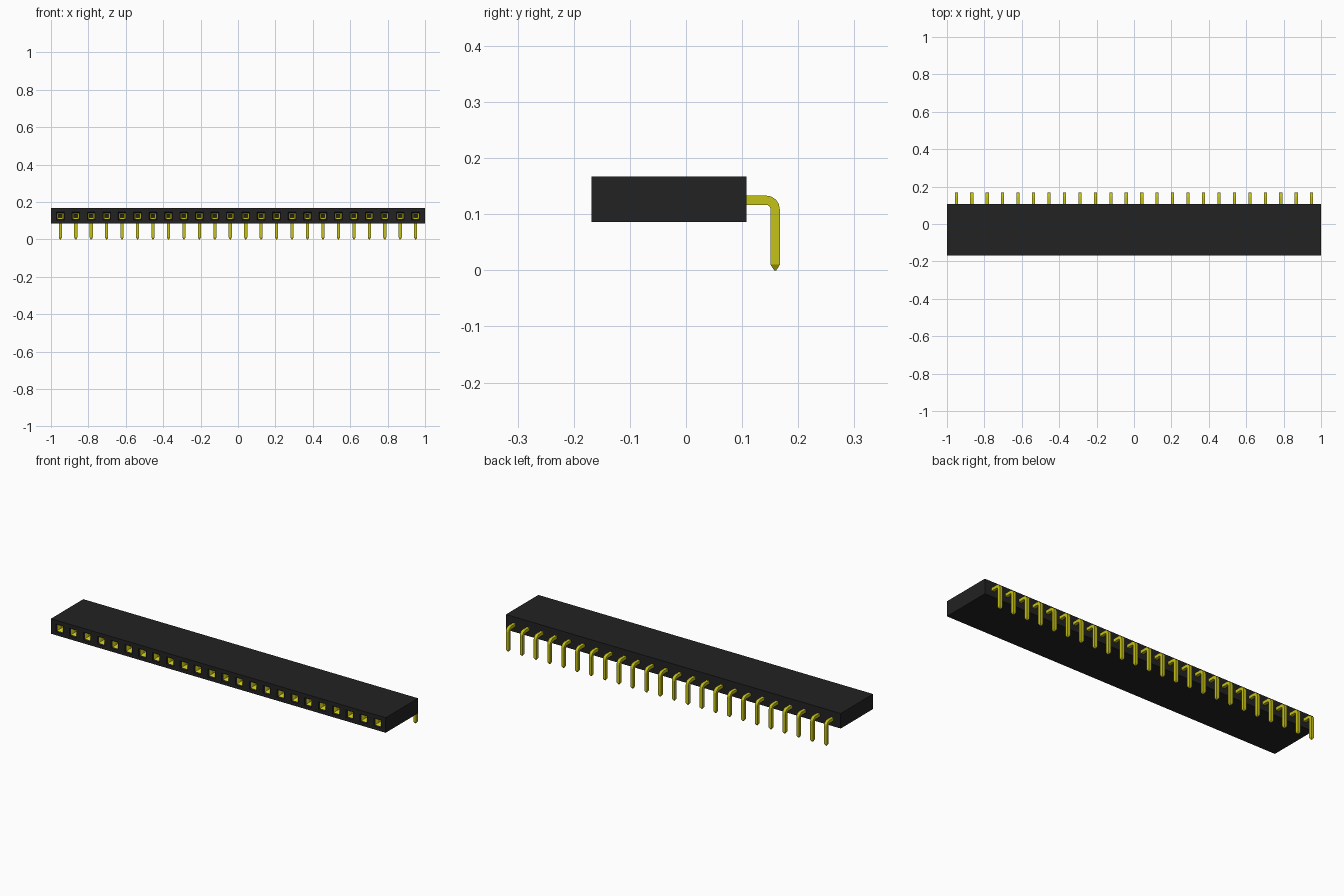
import bpy, bmesh
from mathutils import Vector

old = bpy.data.objects.get("Cube")
if old:
    bpy.data.objects.remove(old, do_unlink=True)

COUNT, PITCH = 24, 0.0826
Y0, Y1, Z0, Z1 = -0.168, 0.108, 0.086, 0.167   # housing extents
ZC = 0.125                                     # pin and socket height
R = 0.0083                                     # half pin thickness
XS = [(i - (COUNT - 1) / 2) * PITCH for i in range(COUNT)]


def material(name, rgb):
    m = bpy.data.materials.new(name)
    m.use_nodes = True
    m.diffuse_color = (*rgb, 1)
    m.node_tree.nodes["Principled BSDF"].inputs["Base Color"].default_value = (*rgb, 1)
    return m


black = material("black plastic", (0.016, 0.016, 0.016))
gold = material("gold metal", (0.56, 0.54, 0.008))


def finish(name, bm, mats):
    bmesh.ops.recalc_face_normals(bm, faces=bm.faces)
    mesh = bpy.data.meshes.new(name)
    bm.to_mesh(mesh)
    bm.free()
    for m in mats:
        mesh.materials.append(m)
    ob = bpy.data.objects.new(name, mesh)
    bpy.context.collection.objects.link(ob)
    return ob


def loft(bm, rings, mat=0, caps=(True, True)):
    """Skin a list of four-point rings."""
    vs = [[bm.verts.new(p) for p in ring] for ring in rings]
    faces = [bm.faces.new((a[k], a[(k + 1) % 4], b[(k + 1) % 4], b[k]))
             for a, b in zip(vs, vs[1:]) for k in range(4)]
    faces += [bm.faces.new(v) for v, on in zip((vs[0], vs[-1]), caps) if on]
    for f in faces:
        f.material_index = mat


def square(x, y, h):
    return [(x + a * h, y, ZC + b * h) for a, b in ((-1, -1), (1, -1), (1, 1), (-1, 1))]


# Housing: front face is a strip of cells, each with a square socket sunk into it
bm = bmesh.new()
edges = [-1] + [x + PITCH / 2 for x in XS[:-1]] + [1]
for x, xa, xb in zip(XS, edges, edges[1:]):
    cell = [(xa, Y0, Z0), (xb, Y0, Z0), (xb, Y0, Z1), (xa, Y0, Z1)]
    loft(bm, [cell, square(x, Y0, 0.021), square(x, Y0 + 0.008, 0.017)], caps=(False, False))
    back = [(px, Y1, pz) for px, _, pz in cell]
    loft(bm, [cell, back], caps=(False, True))
bmesh.ops.remove_doubles(bm, verts=bm.verts, dist=1e-5)
# drop the partitions shared by neighbouring cells
inner = [f for f in bm.faces if abs(f.calc_center_median().x) < 0.99
         and all(abs(v.co.x - f.verts[0].co.x) < 1e-5 for v in f.verts)
         and f.calc_area() > 0.01]
bmesh.ops.delete(bm, geom=inner, context='FACES')
finish("housing", bm, [black])

# Contacts: gold lined sockets with a dark floor
bm = bmesh.new()
for x in XS:
    loft(bm, [square(x, Y0 + 0.008, 0.017), square(x, Y0 + 0.02, 0.009),
              square(x, Y0 + 0.12, 0.009)], caps=(False, False))
    loft(bm, [square(x, Y0 + 0.12, 0.009), square(x, Y0 + 0.121, 0.009)], 1)
contacts = finish("socket_contacts", bm, [gold, black])
# socket walls face inward
contacts.data.flip_normals()

# Pins: square wire bent down through a rounded elbow to a pointed tip
YC, BEND = 0.159, 0.0165
path = [(Vector((Y1 - 0.005, ZC)), Vector((0, 1)))]
centre = Vector((YC - BEND, ZC - BEND))
for s, c in ((0, 1), (0.383, 0.924), (0.707, 0.707), (0.924, 0.383), (1, 0)):
    path.append((centre + BEND * Vector((s, c)), Vector((s, c))))
path[0] = (path[0][0], Vector((0, 1)))
path.append((Vector((YC, 0.010)), Vector((1, 0))))

bm = bmesh.new()
for x in XS:
    rings = []
    for p, n in path:
        o, i = p + n * R, p - n * R
        rings.append([(x - R, *o), (x + R, *o), (x + R, *i), (x - R, *i)])
    t = 0.002
    rings.append([(x - t, YC + t, 0), (x + t, YC + t, 0), (x + t, YC - t, 0), (x - t, YC - t, 0)])
    loft(bm, rings)
finish("bent_pins", bm, [gold])
